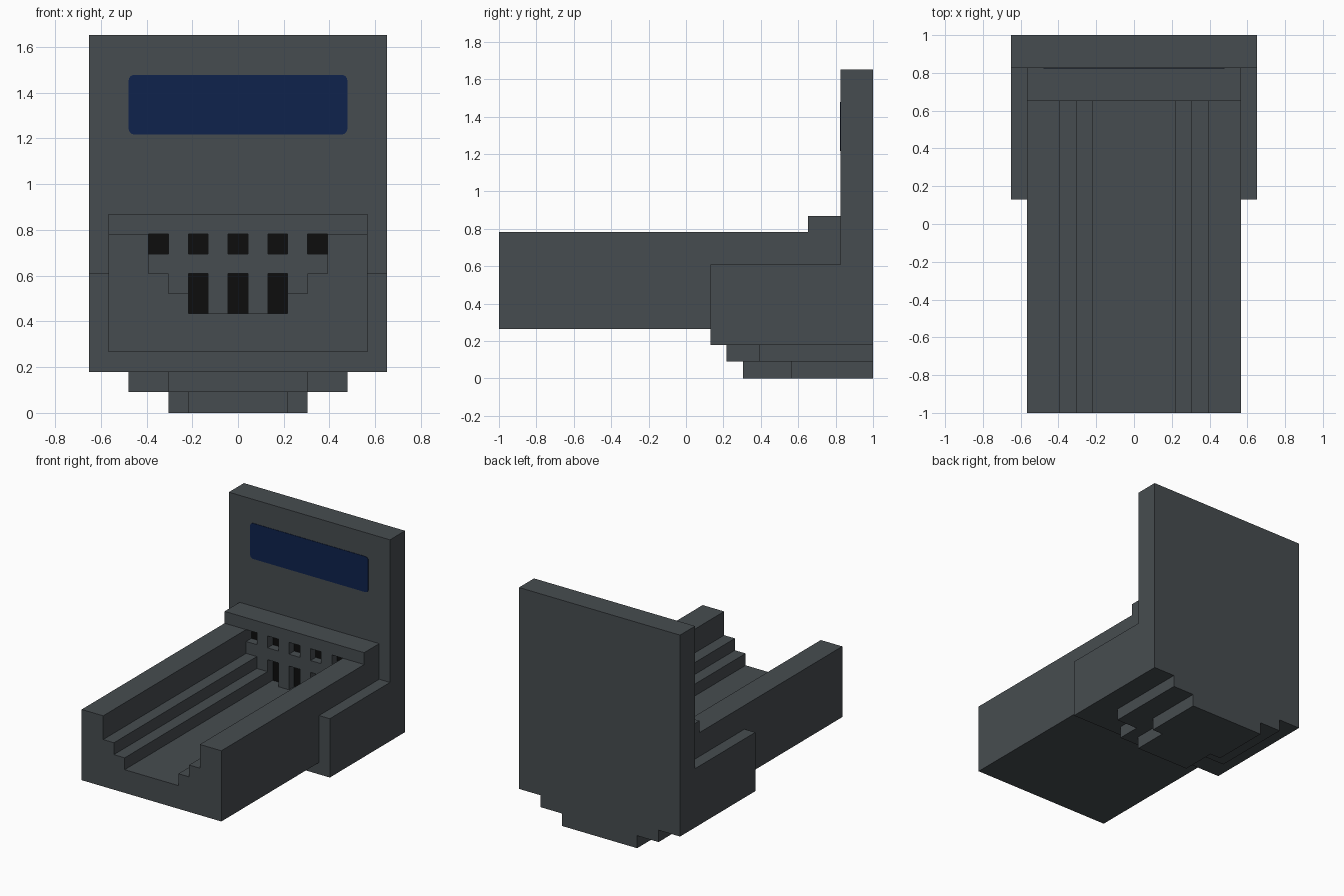
import bpy, bmesh, math

if "Cube" in bpy.data.objects:
    bpy.data.objects.remove(bpy.data.objects["Cube"])

U = 1 / 23  # modelling grid step


def material(name, rgb):
    m = bpy.data.materials.new(name)
    m.diffuse_color = (*rgb, 1)
    m.use_nodes = True
    m.node_tree.nodes["Principled BSDF"].inputs["Base Color"].default_value = m.diffuse_color
    return m


GREY = material("dark_grey", (0.062, 0.073, 0.080))
BLUE = material("navy_blue", (0.0045, 0.016, 0.073))
BLACK = material("black", (0.004, 0.004, 0.004))


def extrude(name, polys, mat, axis="y"):
    """Extrude each (outline, low, high) along y (outline in x,z) or z (outline in x,y)."""
    bm = bmesh.new()
    for pts, lo, hi in polys:
        place = (lambda a, b, d: (a, d, b)) if axis == "y" else (lambda a, b, d: (a, b, d))
        face = bm.faces.new([bm.verts.new(place(a, b, lo)) for a, b in pts])
        new = bmesh.ops.extrude_face_region(bm, geom=[face])["geom"]
        shift = place(0, 0, hi - lo)
        bmesh.ops.translate(bm, vec=shift, verts=[v for v in new if isinstance(v, bmesh.types.BMVert)])
    bmesh.ops.recalc_face_normals(bm, faces=bm.faces)
    me = bpy.data.meshes.new(name)
    bm.to_mesh(me)
    bm.free()
    me.materials.append(mat)
    ob = bpy.data.objects.new(name, me)
    bpy.context.collection.objects.link(ob)
    return ob


def rect(x0, x1, z0, z1):
    return [(x0, z0), (x1, z0), (x1, z1), (x0, z1)]


def mirrored(half):
    """Close a right-half outline by mirroring it across x = 0."""
    pts = [(x * U, z * U) for x, z in half]
    return pts + [(-x, z) for x, z in reversed(pts)]


Y_WALL, Y_PANEL = 15 * U, 19 * U

# upright back panel
extrude("back_panel", [(rect(-15 * U, 15 * U, 4.1 * U, 38 * U), Y_PANEL, 1)], GREY)

# stepped channel, outline from floor centre out over the wall and under the base
extrude("channel", [(mirrored([(5, 10), (5, 12), (7, 12), (7, 14), (9, 14), (9, 18),
                               (13, 18), (13, 6.1)]), -1, Y_WALL)], GREY)

# outer housing wrapping the rear of the channel
extrude("housing", [(mirrored([(13, 6.1), (13, 14), (15, 14), (15, 4.1)]), 3 * U, Y_PANEL)], GREY)

# stepped T-shaped layers underneath
for name, w1, w2, y1, y2, z0, z1 in (("upper_foot", 7, 11, 5, 9, 2.1, 4.1),
                                     ("lower_foot", 5, 7, 7, 13, 0, 2.1)):
    extrude(name, [(mirrored([(w1, y1), (w1, y2), (w2, y2), (w2, 23)]), z0 * U, z1 * U)], GREY, "z")

# end wall with two rows of pockets
wall = extrude("end_wall", [(rect(-13 * U, 13 * U, 6.1 * U, 20 * U), Y_WALL, Y_PANEL)], GREY)
holes = [rect((4 * i - 1) * U, (4 * i + 1) * U, 16 * U, 18 * U) for i in range(-2, 3)]
holes += [rect((4 * i - 1) * U, (4 * i + 1) * U, 10 * U, 14 * U) for i in range(-1, 2)]
Y_BACK = Y_WALL + 1.5 * U
cutter = extrude("pocket_cutter", [(h, Y_WALL - U, Y_BACK) for h in holes], GREY)
cutter.hide_render = True
mod = wall.modifiers.new("pockets", "BOOLEAN")
mod.operation, mod.solver, mod.object = "DIFFERENCE", "EXACT", cutter
bpy.context.view_layer.objects.active = wall
bpy.ops.object.modifier_apply(modifier=mod.name)
bpy.data.objects.remove(cutter)

# black backs of the pockets
extrude("pocket_backs", [(h, Y_BACK - 0.005, Y_BACK) for h in holes], BLACK)

# blue rounded screen
R, screen = 0.025, []
for k, (sx, sz) in enumerate(((1, 1), (-1, 1), (-1, -1), (1, -1))):
    for s in range(5):
        a = math.radians(90 * k + 22.5 * s)
        screen.append((sx * (11 * U - R) + R * math.cos(a),
                       31 * U + sz * (3 * U - R) + R * math.sin(a)))
extrude("screen", [(screen, Y_PANEL - 0.003, Y_PANEL + 0.002)], BLUE)
